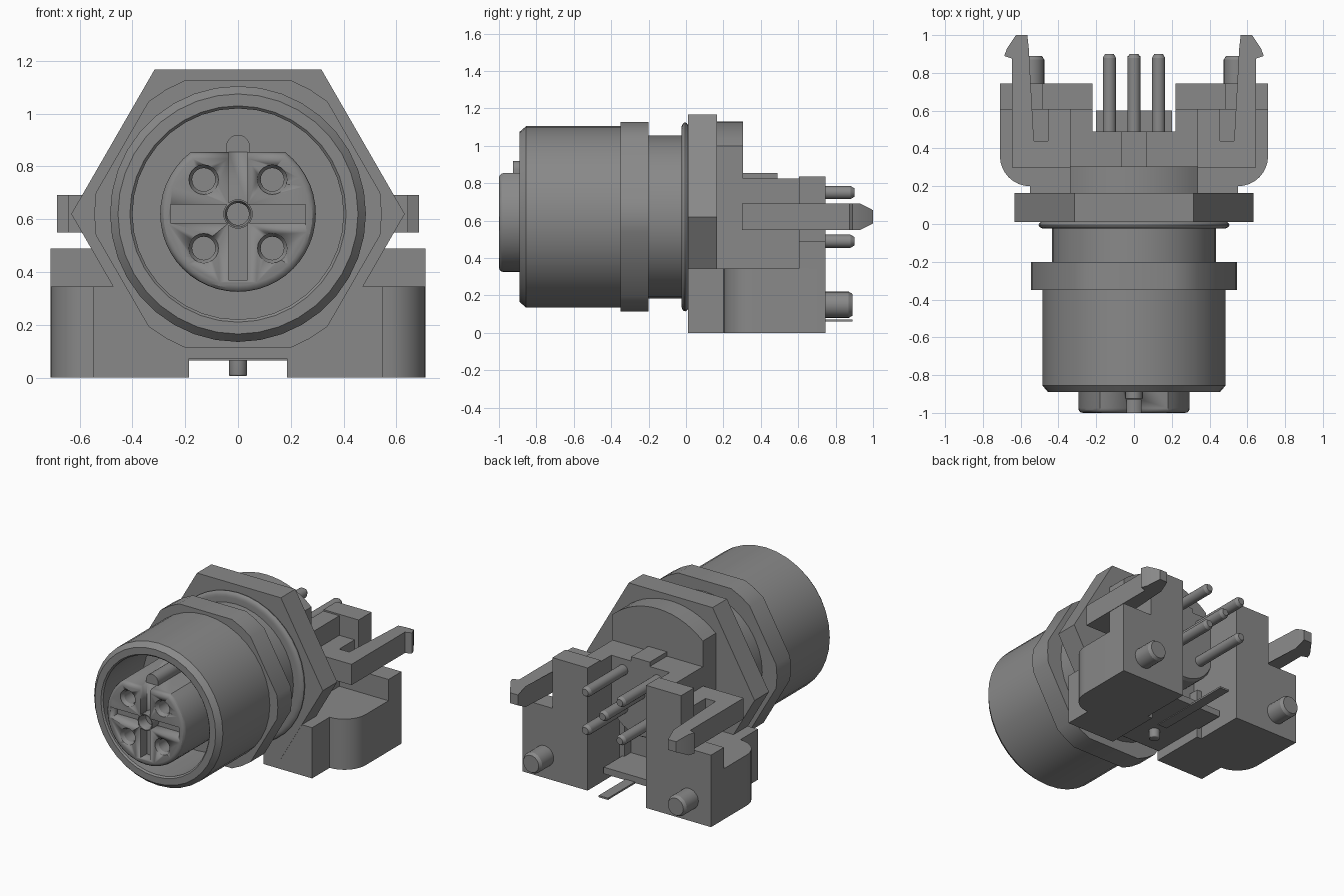
import bpy, bmesh, math
from math import sin, cos, pi

if "Cube" in bpy.data.objects:
    bpy.data.objects.remove(bpy.data.objects["Cube"], do_unlink=True)

CZ = 0.62  # height of the connector axis

grey = bpy.data.materials.new("mid_grey")
grey.use_nodes = True
grey.diffuse_color = (0.25, 0.25, 0.25, 1)
grey.node_tree.nodes["Principled BSDF"].inputs["Base Color"].default_value = (0.25, 0.25, 0.25, 1)


def finish(name, bm):
    bmesh.ops.remove_doubles(bm, verts=bm.verts, dist=1e-5)
    bmesh.ops.recalc_face_normals(bm, faces=bm.faces)
    mesh = bpy.data.meshes.new(name)
    bm.to_mesh(mesh)
    bm.free()
    mesh.materials.append(grey)
    ob = bpy.data.objects.new(name, mesh)
    bpy.context.collection.objects.link(ob)
    bpy.ops.object.select_all(action="DESELECT")
    ob.select_set(True)
    bpy.context.view_layer.objects.active = ob
    bpy.ops.object.shade_smooth_by_angle(angle=math.radians(30))
    return ob


def prism(name, pts, lo, hi, axis="y", bevel=0, tweak=None):
    """Extrude an outline: (x, z) along y, or (x, y) along z."""
    bm = bmesh.new()
    place = (lambda p, t: (p[0], t, p[1])) if axis == "y" else (lambda p, t: (p[0], p[1], t))
    a = [bm.verts.new(place(p, lo)) for p in pts]
    b = [bm.verts.new(place(p, hi)) for p in pts]
    front = bm.faces.new(a)
    bm.faces.new(b)
    for i in range(len(pts)):
        j = (i + 1) % len(pts)
        bm.faces.new((a[i], a[j], b[j], b[i]))
    if tweak:
        for v in bm.verts:
            tweak(v)
    if bevel:
        bmesh.ops.recalc_face_normals(bm, faces=bm.faces)
        bmesh.ops.bevel(bm, geom=list(front.edges), offset=bevel, segments=3,
                        profile=0.5, affect="EDGES")
    return finish(name, bm)


def box(name, x0, x1, y0, y1, z0, z1):
    return prism(name, [(x0, z0), (x1, z0), (x1, z1), (x0, z1)], y0, y1)


def lathe(name, profile, x=0, z=CZ, n=32, closed=False):
    """Revolve (radius, y) points about an axis parallel to y."""
    bm = bmesh.new()
    vs = [bm.verts.new((x + r, y, z)) for r, y in profile]
    es = [bm.edges.new(p) for p in zip(vs, vs[1:])]
    if closed:
        es.append(bm.edges.new((vs[-1], vs[0])))
    bmesh.ops.spin(bm, geom=vs + es, cent=(x, 0, z), axis=(0, 1, 0),
                   angle=2 * pi, steps=n, use_merge=True)
    return finish(name, bm)


def rod(name, r, y0, y1, x, z, tip=0.02, n=20):
    return lathe(name, [(0, y0), (r, y0), (r, y1 - tip), (r - tip * 0.6, y1), (0, y1)], x, z, n)


def cut(target, cutters):
    for c in cutters:
        c.hide_render = True
        m = target.modifiers.new("cut", "BOOLEAN")
        m.operation, m.solver, m.object = "DIFFERENCE", "EXACT", c
    dg = bpy.context.evaluated_depsgraph_get()
    mesh = bpy.data.meshes.new_from_object(target.evaluated_get(dg))
    target.modifiers.clear()
    target.data = mesh
    for c in cutters:
        bpy.data.objects.remove(c, do_unlink=True)


def circle(r, n=48):
    return [(r * cos(2 * pi * i / n), r * sin(2 * pi * i / n)) for i in range(n)]


# Hollow front sleeve, threaded neck and seal
lathe("front_sleeve", [(0, -0.45), (0.40, -0.45), (0.40, -0.88), (0.41, -0.89), (0.455, -0.89),
                       (0.485, -0.855), (0.485, -0.34), (0, -0.34)], n=36)
lathe("neck", [(0, -0.34), (0.435, -0.34), (0.435, 0.03), (0, 0.03)], n=36)
ring = [(0.47 + 0.035 * sin(pi * i / 8), -0.005 - 0.02 * cos(pi * i / 8)) for i in range(9)]
lathe("seal_ring", [(0.42, -0.025)] + ring + [(0.42, 0.015)], n=40, closed=True)

# Nut: hexagon with its corners turned down to a circle
nut = []
for k in range(6):
    mid = pi / 6 + k * pi / 3
    half = math.acos(0.507 / 0.545)
    for t in (-half, half, pi / 6):
        nut.append((0.545 * cos(mid + t), CZ + 0.545 * sin(mid + t)))
prism("nut", nut, -0.35, -0.20)

# Hexagonal flange and the round collar behind it
prism("flange", [(0.632 * cos(k * pi / 3), CZ + 0.548 / sin(pi / 3) * sin(k * pi / 3))
                 for k in range(6)], 0.01, 0.165)
arc = math.acos(0.34 / 0.51)
top = [(0.51 * cos(a), CZ + 0.51 * sin(a))
       for a in [arc + (pi - 2 * arc) * i / 14 for i in range(15)]]
prism("collar", top + [(-0.34, 0.34), (0.34, 0.34)], 0.15, 0.305)

# Contact insert: keyed disc with cross grooves and sockets
insert = prism("insert", [(x, CZ + min(z, 0.235)) for x, z in circle(0.295)
                          if z < 0.235 or abs(x) > 0.15], -1.0, -0.44, bevel=0.025)
holes = [(sx * 0.13, CZ + sz * 0.13) for sx in (-1, 1) for sz in (-1, 1)]
cutters = [box("groove_cut", -0.255, 0.255, -1.1, -0.93, 0.585, 0.655),
           box("groove_cut", -0.036, 0.036, -1.1, -0.93, 0.37, 0.95)]
cutters += [lathe("socket_cut", [(0, -1.1), (0.056, -1.1), (0.056, -0.995), (0.044, -0.975),
                                 (0.044, -0.75), (0, -0.75)], x, z, 20) for x, z in holes]
cut(insert, cutters)
lathe("centre_socket", [(0, -0.90), (0.042, -0.90), (0.042, -0.98), (0.05, -1.0),
                        (0.056, -1.0), (0.056, -0.90)], n=20)
prism("insert_key", [(0.045 * cos(pi * i / 10), 0.875 + 0.045 * sin(pi * i / 10))
                     for i in range(11)] + [(-0.045, 0.8), (0.045, 0.8)], -0.925, -0.44)

# Contact carrier and solder pins
box("carrier_top", -0.23, 0.23, 0.15, 0.49, 0.50, 0.825)
box("carrier_rib", -0.07, 0.07, 0.15, 0.49, 0.80, 0.855)
rod("carrier_core", 0.25, 0.15, 0.49, 0, CZ - 0.05, n=32)
box("carrier_back", -0.23, 0.23, 0.15, 0.33, 0.10, 0.55)
for x, z in holes + [(0, CZ)]:
    rod("solder_pin", 0.035, 0.45, 0.90, x, z)

# Shield contact under the body
box("shield_shelf", -0.20, 0.20, 0.02, 0.60, 0.065, 0.11)
box("shield_strip", -0.035, 0.035, 0.28, 0.89, 0.06, 0.072)
prism("shield_stud", [(x, 0.2 + y) for x, y in circle(0.035, 16)], 0.005, 0.08, "z", bevel=0.008)


def narrow_tip(v):
    if v.co.y > 0.96:
        v.co.z = CZ + (v.co.z - CZ) * 0.5


# Housing, locating pegs and snap clips, on both sides
for s, side in ((1, "left"), (-1, "right")):
    def span(name, x0, x1, *rest):
        box(side + "_" + name, min(s * x0, s * x1), max(s * x0, s * x1), *rest)

    corner = [(0.55 + 0.16 * sin(a), 0.36 - 0.16 * cos(a)) for a in [pi / 16 * i for i in range(9)]]
    base = [(0.185, 0.012), (0.55, 0.012)] + corner + [(0.71, 0.745), (0.22, 0.745), (0.22, 0.40),
                                                      (0.185, 0.40)]
    prism(side + "_foot", [(s * x, y) for x, y in base], 0, 0.345, "z")
    span("inner_wall", 0.22, 0.34, 0.15, 0.61, 0.30, 0.825)
    span("tower", 0.22, 0.485, 0.605, 0.745, 0.30, 0.835)
    span("shoulder", 0.47, 0.71, 0.605, 0.745, 0.30, 0.49)
    rod(side + "_locating_peg", 0.07, 0.70, 0.89, s * 0.545, 0.15, n=24)
    clip = [(0.33, 0.30), (0.645, 0.30), (0.645, 0.875), (0.687, 0.89), (0.672, 0.93),
            (0.625, 1.0), (0.565, 1.0), (0.557, 0.93), (0.53, 0.44), (0.455, 0.44),
            (0.455, 0.61), (0.33, 0.61)]
    prism(side + "_snap_clip", [(s * x, y) for x, y in clip], 0.55, 0.692, "z", tweak=narrow_tip)
